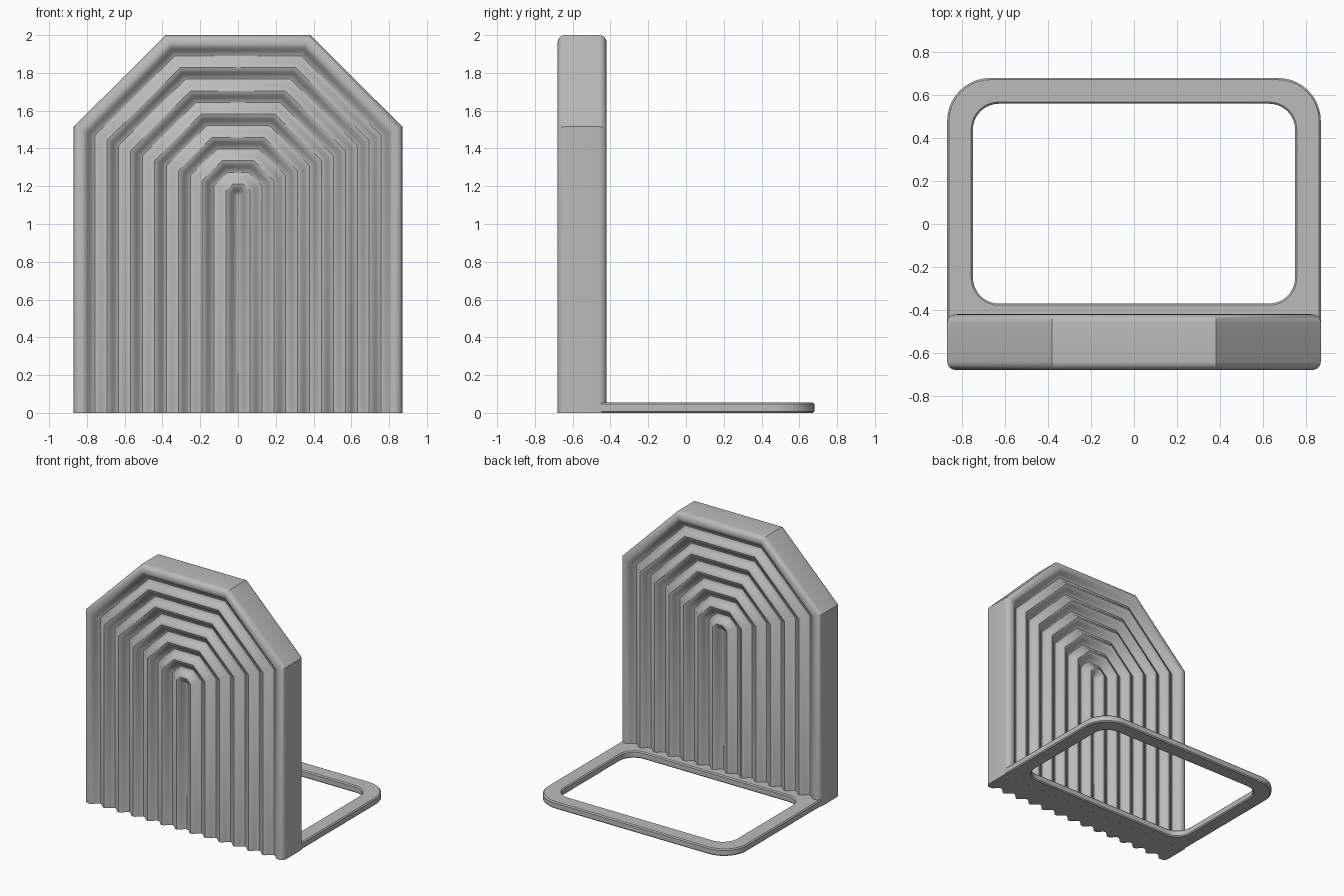
import bpy, bmesh, math

cube = bpy.data.objects.get("Cube")
if cube:
    bpy.data.objects.remove(cube)

grey = bpy.data.materials.new("plain grey")
grey.use_nodes = True
grey.diffuse_color = (0.5, 0.5, 0.5, 1)
grey.node_tree.nodes["Principled BSDF"].inputs["Base Color"].default_value = (0.5, 0.5, 0.5, 1)


def finish(name, bm):
    bmesh.ops.recalc_face_normals(bm, faces=bm.faces)
    mesh = bpy.data.meshes.new(name)
    bm.to_mesh(mesh)
    bm.free()
    mesh.materials.append(grey)
    obj = bpy.data.objects.new(name, mesh)
    bpy.context.collection.objects.link(obj)
    bpy.ops.object.select_all(action='DESELECT')
    obj.select_set(True)
    bpy.context.view_layer.objects.active = obj
    return obj


# Ribbed upright: nested arches closing in on one point, wavy front and back
HALF, PITCH, DEPTH, ROUND = 0.87, 0.1263, 0.045, 0.04
MID, THICK = -0.55, 0.13
STEPS = 10


def arch(d):
    k = 1 - d / HALF
    x, top, side, shoulder = HALF * k, 1.15 + 0.85 * k, 1.15 + 0.365 * k, 0.383 * k
    return [(-x, 0), (-x, side), (-shoulder, top), (shoulder, top), (x, side), (x, 0)]


def relief(d):
    wave = math.cos(math.pi * (HALF - d) / PITCH) ** 2
    if d < HALF - 6.5 * PITCH:
        wave = 0
    edge = ROUND - math.sqrt(max(0, ROUND ** 2 - max(0, ROUND - d) ** 2))
    return THICK - DEPTH * wave - edge


corner = [ROUND * (1 - math.cos(math.pi / 2 * i / 6)) for i in range(6)]
inner = [HALF - PITCH * i / STEPS for i in range(int(6.5 * STEPS), -1, -1)]
offsets = corner + inner
bm = bmesh.new()
front, back = [], []
for d in offsets:
    for rows, sign in ((front, -1), (back, 1)):
        rows.append([bm.verts.new((x, MID + sign * relief(d), z)) for x, z in arch(d)])
for rows in (front, back):
    for a, b in zip(rows, rows[1:]):
        for i in range(5):
            bm.faces.new((a[i], a[i + 1], b[i + 1], b[i]))
for i in range(5):
    bm.faces.new((front[0][i], front[0][i + 1], back[0][i + 1], back[0][i]))
for j in range(len(offsets) - 1):
    for i in (0, 5):
        bm.faces.new((front[j][i], front[j + 1][i], back[j + 1][i], back[j][i]))
bmesh.ops.remove_doubles(bm, verts=bm.verts, dist=0.0005)
bmesh.ops.dissolve_degenerate(bm, edges=bm.edges, dist=0.0001)
finish("ribbed_upright", bm)
bpy.ops.object.shade_smooth_by_angle(angle=math.radians(32))


# Base frame: rounded loop with softened edges, tucked into the upright
def rounded_loop(x, y0, y1, r_front, r_back, steps=10):
    pts = []
    for cx, cy, r, start in ((x, y1, r_back, 0), (-x, y1, r_back, 90),
                             (-x, y0, r_front, 180), (x, y0, r_front, 270)):
        for i in range(steps + 1):
            a = math.radians(start + 90 * i / steps)
            ox = cx - math.copysign(r, cx)
            oy = cy - r if cy == y1 else cy + r
            pts.append((ox + r * math.cos(a), oy + r * math.sin(a)))
    return pts


def frame_ring(inset, z):
    outer = rounded_loop(0.87 - inset, -0.46, 0.68 - inset, 0.002, 0.2 - inset)
    hole = rounded_loop(0.75 + inset, -0.37 - inset, 0.56 + inset, 0.12 + inset, 0.12 + inset)
    return [[bm.verts.new((x, y, z)) for x, y in loop] for loop in (outer, hole)]


bm = bmesh.new()
BEV, TALL = 0.008, 0.055
rings = [frame_ring(BEV, 0), frame_ring(0, BEV), frame_ring(0, TALL - BEV), frame_ring(BEV, TALL)]


def bridge(a, b):
    n = len(a)
    for i in range(n):
        bm.faces.new((a[i], a[(i + 1) % n], b[(i + 1) % n], b[i]))


for low, high in zip(rings, rings[1:]):
    bridge(low[0], high[0])
    bridge(low[1], high[1])
for ring in (rings[0], rings[-1]):
    bridge(ring[0], ring[1])
bmesh.ops.remove_doubles(bm, verts=bm.verts, dist=0.0001)
finish("base_frame", bm)
bpy.ops.object.shade_smooth_by_angle(angle=math.radians(32))
